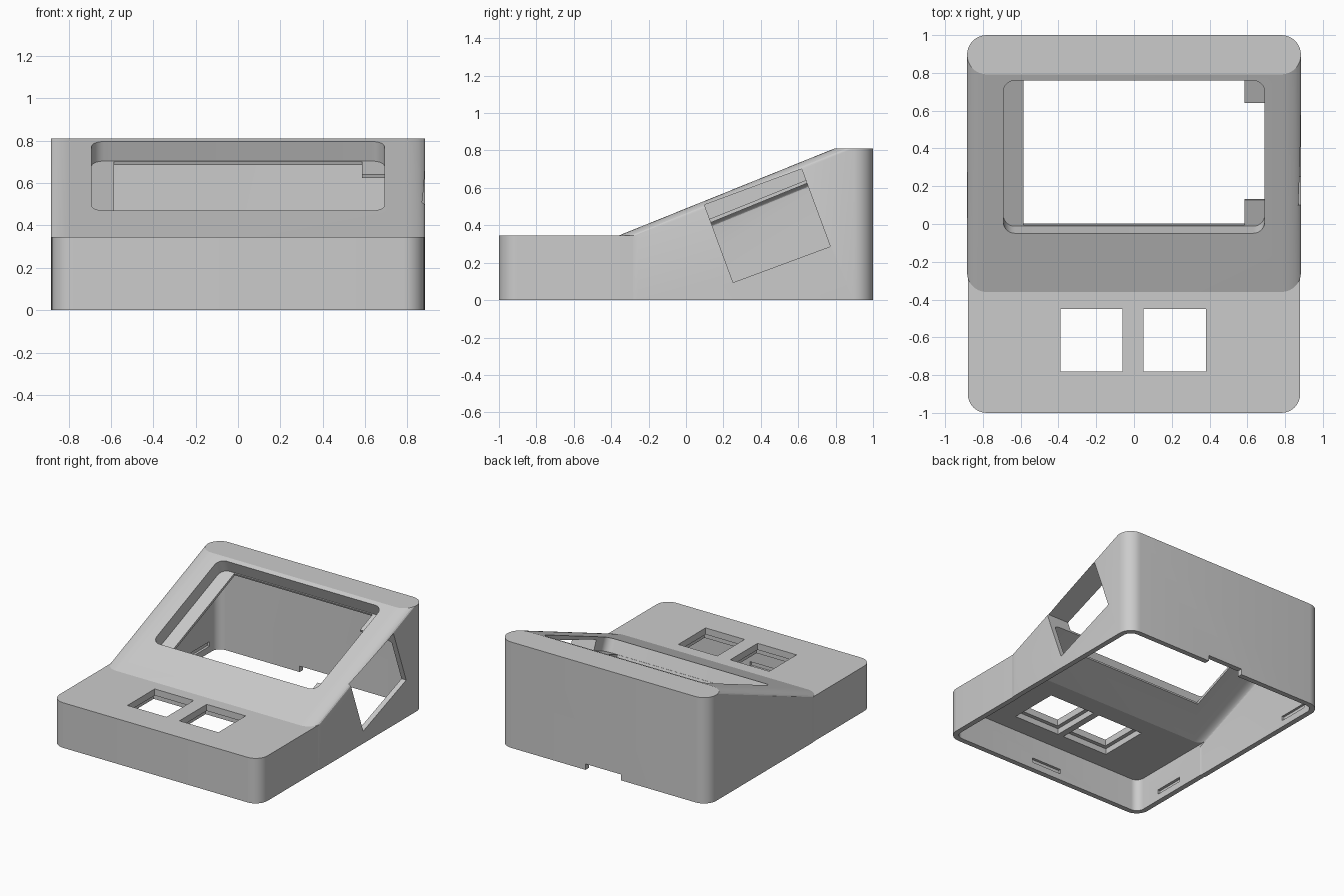
import bpy
import bmesh
import math
from mathutils import Matrix, Vector

cube = bpy.data.objects.get("Cube")
if cube:
    bpy.data.objects.remove(cube, do_unlink=True)

plastic = bpy.data.materials.new("grey plastic")
plastic.use_nodes = True
plastic.diffuse_color = (0.6, 0.6, 0.6, 1)
plastic.node_tree.nodes["Principled BSDF"].inputs["Base Color"].default_value = (0.6, 0.6, 0.6, 1)


def hull(name, points):
    """Convex solid around the points."""
    bm = bmesh.new()
    for p in points:
        bm.verts.new(p)
    bmesh.ops.convex_hull(bm, input=bm.verts[:])
    bmesh.ops.dissolve_limit(bm, angle_limit=0.01, verts=bm.verts[:], edges=bm.edges[:])
    bmesh.ops.recalc_face_normals(bm, faces=bm.faces[:])
    mesh = bpy.data.meshes.new(name)
    bm.to_mesh(mesh)
    bm.free()
    mesh.materials.append(plastic)
    obj = bpy.data.objects.new(name, mesh)
    bpy.context.collection.objects.link(obj)
    return obj


def post(cx, cy, r, z0, z1, steps=32):
    """Points of an upright cylinder."""
    return [(cx + r * math.cos(i * math.tau / steps), cy + r * math.sin(i * math.tau / steps), z)
            for i in range(steps) for z in (z0, z1)]


def posts(name, r, z0, front, back):
    """Hull of four corner posts; front and back are (centre y, top z)."""
    pts = []
    for x in (-0.78, 0.78):
        for y, top in (front, back):
            pts += post(x, y, r, z0, top)
    return hull(name, pts)


def box(name, lo, hi, matrix=Matrix()):
    return hull(name, [matrix @ Vector((x, y, z)) for x in (lo[0], hi[0])
                       for y in (lo[1], hi[1]) for z in (lo[2], hi[2])])


def combine(target, other, operation="DIFFERENCE"):
    mod = target.modifiers.new(other.name, "BOOLEAN")
    mod.operation = operation
    mod.solver = "EXACT"
    mod.object = other
    bpy.context.view_layer.objects.active = target
    bpy.ops.object.modifier_apply(modifier=mod.name)
    bpy.data.objects.remove(other, do_unlink=True)


# Outer body: low keypad base joined to the sloped display housing
case = posts("enclosure_shell", 0.1, 0, (-0.9, 0.345), (0.88, 0.345))
combine(case, posts("housing", 0.104, 0, (-0.256, 0.345), (0.896, 0.81)), "UNION")

# Hollow inside, open at the bottom
combine(case, posts("base_cavity", 0.06, -0.1, (-0.9, 0.25), (0.3, 0.25)))
combine(case, posts("housing_cavity", 0.064, -0.12, (-0.256, 0.23), (0.896, 0.70)))

# Display recess with rounded corners, and the window through its floor
slope = math.atan2(0.465, 1.152)
tilt = Matrix.Translation((0, 0.355, 0.634)) @ Matrix.Rotation(slope, 4, "X")
corners = []
for x in (-0.63, 0.63):
    for y in (-0.375, 0.375):
        corners += [tilt @ Vector(p) for p in post(x, y, 0.061, -0.1, 0.15)]
combine(case, hull("display_recess", corners))
combine(case, box("display_window", (-0.585, -0.43, -0.2), (0.585, 0.43, 0.05), tilt))

# Tilted access opening in the left wall
side = Matrix.Translation((0, 0.435, 0.398)) @ Matrix.Rotation(math.radians(20.3), 4, "X")
combine(case, box("access_opening", (0.583, -0.277, -0.221), (1.1, 0.277, 0.221), side))

# Two square key openings with a wider step underneath
for x in (-0.225, 0.215):
    for name, half, low, high in (("key_hole", 0.165, 0.1, 0.5), ("key_step", 0.195, 0.12, 0.295)):
        combine(case, box(name, (x - half, -0.615 - half, low), (x + half, -0.615 + half, high)))

# Cable notch at the back and blind snap slots inside the walls
combine(case, box("cable_notch", (-0.15, 0.9, -0.1), (0.15, 1.1, 0.045)))
combine(case, box("front_slot", (-0.13, -0.98, 0.05), (0.13, -0.9, 0.085)))
for s in (-1, 1):
    for y in (-0.62, 0.74):
        combine(case, box("side_slot", (s * 0.8, y - 0.12, 0.05), (s * 0.862, y + 0.12, 0.085)))

# Smooth rounded corners, crisp edges
bpy.ops.object.select_all(action="DESELECT")
case.select_set(True)
bpy.context.view_layer.objects.active = case
bpy.ops.object.shade_smooth_by_angle(angle=math.radians(15))
